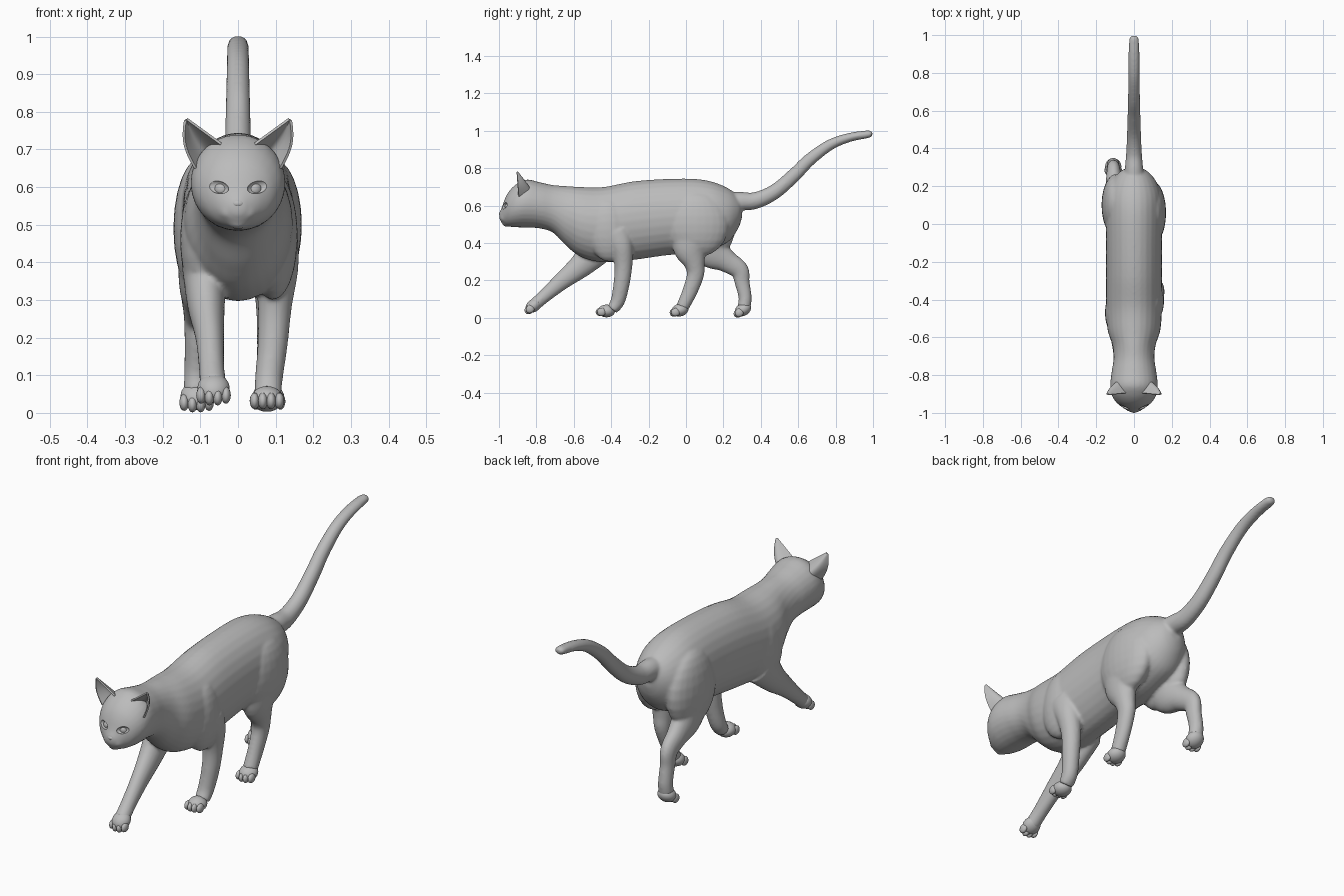
import bpy
import bmesh
import math
from mathutils import Matrix, Vector
from mathutils.bvhtree import BVHTree

cube = bpy.data.objects.get("Cube")
if cube:
    bpy.data.objects.remove(cube, do_unlink=True)

grey = bpy.data.materials.new("plain grey")
grey.use_nodes = True
grey.diffuse_color = (0.5, 0.5, 0.5, 1)
for node in grey.node_tree.nodes:
    if node.type == 'BSDF_PRINCIPLED':
        node.inputs["Base Color"].default_value = (0.5, 0.5, 0.5, 1)


def make_object(name, bm):
    bmesh.ops.recalc_face_normals(bm, faces=bm.faces)
    mesh = bpy.data.meshes.new(name)
    bm.to_mesh(mesh)
    bm.free()
    mesh.materials.append(grey)
    obj = bpy.data.objects.new(name, mesh)
    bpy.context.collection.objects.link(obj)
    return obj


def select(obj):
    bpy.ops.object.select_all(action='DESELECT')
    obj.select_set(True)
    bpy.context.view_layer.objects.active = obj


def apply_modifiers(obj):
    select(obj)
    bpy.ops.object.convert(target='MESH')


def smooth(obj, angle=50):
    select(obj)
    bpy.ops.object.shade_smooth_by_angle(angle=math.radians(angle))


def ellipsoid(bm, centre, size, frame=Matrix(), segments=24):
    matrix = frame @ Matrix.Translation(centre) @ Matrix.Diagonal((*size, 1))
    bmesh.ops.create_uvsphere(bm, u_segments=segments, v_segments=segments // 2,
                              radius=1, matrix=matrix)


def spline(points, steps=5):
    """Catmull-Rom through points of any dimension."""
    pts = [Vector(p) for p in points]
    out = []
    for i in range(len(pts) - 1):
        a, b = pts[max(i - 1, 0)], pts[i]
        c, d = pts[i + 1], pts[min(i + 2, len(pts) - 1)]
        for k in range(steps):
            t = k / steps
            out.append(0.5 * (2 * b + (c - a) * t + (2 * a - 5 * b + 4 * c - d) * t ** 2
                              + (3 * b - a - 3 * c + d) * t ** 3))
    return out + [pts[-1]]


def tube(bm, points, upright=False, sides=28):
    """Loft ellipses (x, y, z, width radius, depth radius) along a path."""
    path = spline(points)
    rings = []
    for i, p in enumerate(path):
        step = path[min(i + 1, len(path) - 1)] - path[max(i - 1, 0)]
        across = Vector((0, -step[2], step[1])).normalized()
        if upright:
            across = Vector((0, 0, 1))
        ring = []
        for k in range(sides):
            a = math.tau * k / sides
            offset = Vector((p[3] * math.cos(a), 0, 0)) + across * p[4] * math.sin(a)
            ring.append(bm.verts.new(Vector(p[:3]) + offset))
        rings.append(ring)
    for lower, upper in zip(rings, rings[1:]):
        for k in range(sides):
            n = (k + 1) % sides
            bm.faces.new((lower[k], lower[n], upper[n], upper[k]))
    bm.faces.new(rings[0][::-1])
    bm.faces.new(rings[-1])


# Head, neck and trunk: y, top, bottom, half width
trunk = [
    (-.998, .565, .53, .016), (-.985, .59, .508, .04), (-.965, .645, .494, .07),
    (-.94, .685, .487, .098), (-.9, .72, .484, .12), (-.85, .74, .483, .126),
    (-.78, .725, .478, .118), (-.71, .71, .455, .108), (-.64, .705, .385, .115),
    (-.56, .7, .325, .14), (-.44, .7, .297, .148), (-.28, .73, .31, .148),
    (-.1, .743, .335, .148), (.05, .743, .345, .15), (.15, .725, .37, .145),
    (.23, .69, .41, .115), (.28, .65, .48, .07), (.3, .62, .54, .03)]
bm = bmesh.new()
tube(bm, [(0, y, (t + b) / 2, w, (t - b) / 2) for y, t, b, w in trunk], upright=True)

# Tail
tube(bm, [(0, .18, .6, .06, .07), (0, .28, .622, .05, .052), (0, .37, .627, .042, .045),
          (0, .475, .675, .037, .04), (0, .58, .765, .034, .037), (0, .66, .845, .032, .034),
          (0, .77, .925, .03, .029), (0, .875, .965, .029, .024), (0, .975, .982, .026, .02),
          (0, .997, .983, .014, .01)])

# Legs in mid stride
tube(bm, [(.1, -.38, .46, .06, .09), (.105, -.345, .38, .055, .062), (.098, -.335, .28, .045, .048),
          (.092, -.345, .18, .04, .043), (.082, -.365, .09, .037, .038), (.08, -.395, .045, .035, .03)])
tube(bm, [(-.09, -.45, .4, .06, .1), (-.085, -.55, .29, .05, .068), (-.075, -.66, .2, .038, .048),
          (-.07, -.755, .118, .034, .036), (-.066, -.81, .07, .036, .034)])
tube(bm, [(.095, .04, .46, .065, .13), (.095, .025, .37, .058, .095), (.092, .045, .29, .045, .056),
          (.088, .05, .23, .038, .046), (.084, .02, .14, .034, .04), (.08, -.02, .055, .034, .034)])
tube(bm, [(-.095, .1, .46, .065, .14), (-.1, .14, .36, .058, .1), (-.105, .215, .305, .045, .062),
          (-.108, .285, .255, .036, .05), (-.11, .3, .19, .032, .04), (-.11, .316, .11, .033, .035),
          (-.11, .31, .055, .035, .035)])

# Shoulders and thighs
ellipsoid(bm, (.093, -.41, .47), (.066, .115, .17))
ellipsoid(bm, (-.09, -.47, .46), (.064, .125, .17))
ellipsoid(bm, (.095, .06, .5), (.075, .17, .175))
ellipsoid(bm, (-.097, .1, .49), (.075, .165, .19))

# Whisker pads and chin
for side in (-1, 1):
    ellipsoid(bm, (side * .022, -.97, .533), (.028, .022, .02))
ellipsoid(bm, (0, -.962, .503), (.026, .02, .015))

# Fuse everything into one skin
body = make_object("body", bm)
remesh = body.modifiers.new("fuse", 'REMESH')
remesh.mode = 'VOXEL'
remesh.voxel_size = 0.007
relax = body.modifiers.new("relax", 'SMOOTH')
relax.factor = 0.5
relax.iterations = 7
apply_modifiers(body)

# Eye sockets cut into the face, with an eyeball in each
bpy.context.view_layer.update()
skin = BVHTree.FromObject(body, bpy.context.evaluated_depsgraph_get())
sockets = bmesh.new()
for side, name in ((1, "left_eye"), (-1, "right_eye")):
    spot, normal, _, _ = skin.ray_cast(Vector((side * .052, -2, .6)), Vector((0, 1, 0)))
    if normal.y > 0:
        normal = -normal
    yaw = math.atan2(normal.x, -normal.y)
    frame = (Matrix.Translation(spot) @ Matrix.Rotation(yaw, 4, 'Z')
             @ Matrix.Rotation(-.25 * side, 4, 'Y'))
    ellipsoid(sockets, (0, 0, 0), (.03, .011, .017), frame)
    bm = bmesh.new()
    ellipsoid(bm, spot - normal * .026, (.022, .022, .022))
    smooth(make_object(name, bm))
cutter = make_object("socket_cutter", sockets)
cutter.hide_render = True
cut = body.modifiers.new("sockets", 'BOOLEAN')
cut.operation = 'DIFFERENCE'
cut.solver = 'EXACT'
cut.object = cutter
apply_modifiers(body)
bpy.data.objects.remove(cutter, do_unlink=True)
smooth(body)

# Nose
bm = bmesh.new()
ellipsoid(bm, (0, -.988, .556), (.018, .012, .011))
smooth(make_object("nose", bm))

# Ears: cupped shells open to the front
for side, name in ((1, "left_ear"), (-1, "right_ear")):
    inner, outer = Vector((.045, -.895, .715)), Vector((.113, -.895, .65))
    tip = Vector((.141, -.905, .785))
    rows, columns = 12, 14
    bm = bmesh.new()
    grid = []
    for r in range(rows + 1):
        t = r / rows
        width = max((1 - t) ** .85, .06)
        bulge = Vector((.016, 0, .004)) * math.sin(math.pi * t)
        row = []
        for c in range(columns + 1):
            u = c / columns
            p = tip + (inner.lerp(outer, u) - tip) * width + bulge * u
            p.y += .065 * width * math.sin(math.pi * u)
            row.append(bm.verts.new((side * p.x, p.y, p.z)))
        grid.append(row)
    for low, high in zip(grid, grid[1:]):
        for c in range(columns):
            bm.faces.new((low[c], low[c + 1], high[c + 1], high[c]))
    ear = make_object(name, bm)
    shell = ear.modifiers.new("thickness", 'SOLIDIFY')
    shell.thickness = 0.007
    shell.offset = 0
    apply_modifiers(ear)
    smooth(ear)

# Paws with four toes each: position and downward pitch in degrees
paws = {"front_left_paw": ((.077, -.425, .037), 0), "front_right_paw": ((-.065, -.815, .066), 35),
        "hind_left_paw": ((.08, -.032, .042), 15), "hind_right_paw": ((-.11, .305, .045), 30)}
for name, (place, pitch) in paws.items():
    frame = Matrix.Translation(place) @ Matrix.Rotation(math.radians(pitch), 4, 'X')
    bm = bmesh.new()
    ellipsoid(bm, (0, 0, 0), (.043, .046, .034), frame)
    for i in (-1.5, -.5, .5, 1.5):
        ellipsoid(bm, (i * .022, -.038 + .008 * abs(i), -.005), (.013, .024, .022), frame, 16)
    smooth(make_object(name, bm))
